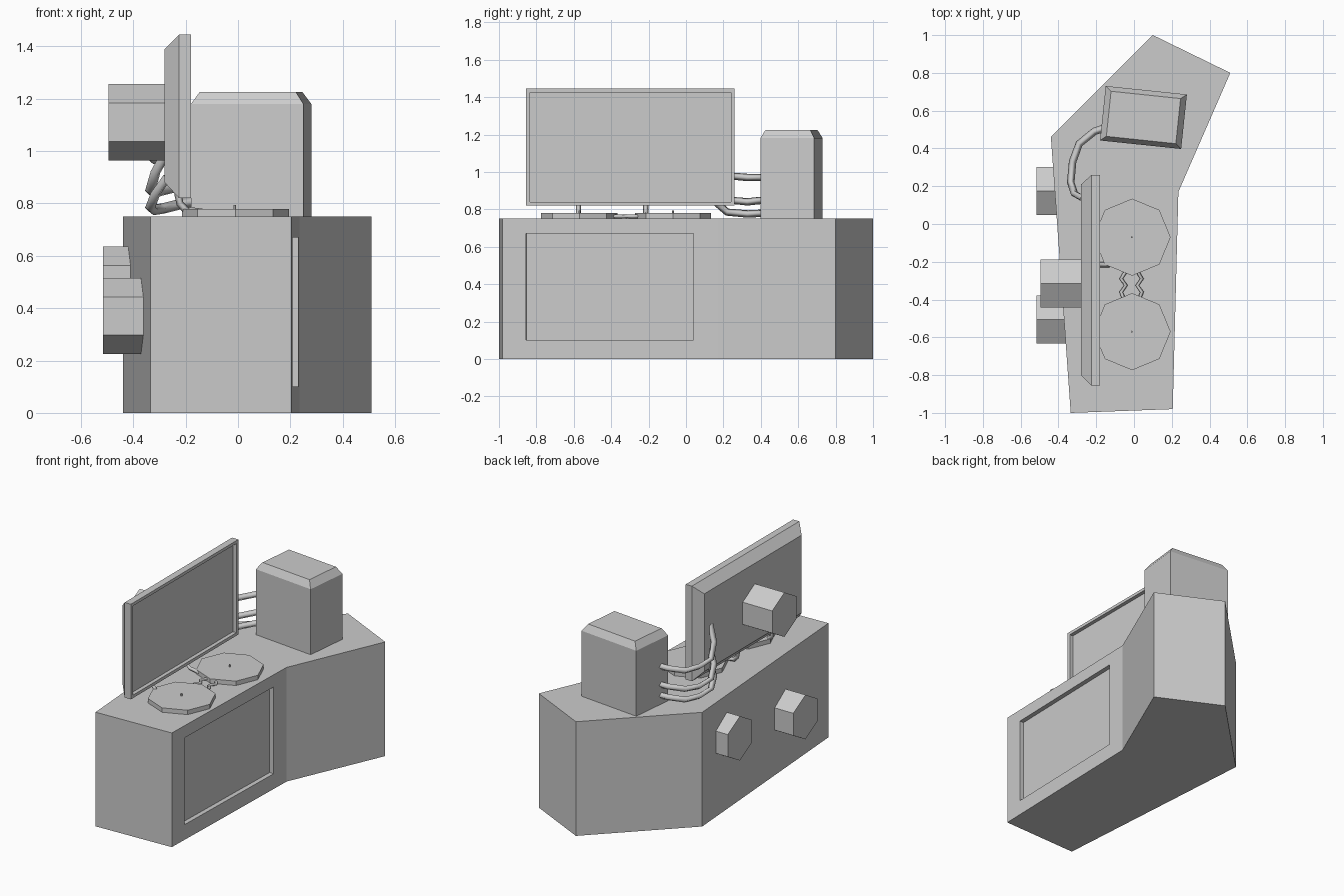
import bpy, bmesh, math
from mathutils import Matrix

if "Cube" in bpy.data.objects:
    bpy.data.objects.remove(bpy.data.objects["Cube"])


def add_object(name, bm):
    bmesh.ops.recalc_face_normals(bm, faces=bm.faces)
    mesh = bpy.data.meshes.new(name)
    bm.to_mesh(mesh)
    bm.free()
    ob = bpy.data.objects.new(name, mesh)
    bpy.context.collection.objects.link(ob)
    return ob


def loft(sections):
    """Solid through stacked closed sections with equal point counts."""
    bm = bmesh.new()
    rings = [[bm.verts.new(p) for p in s] for s in sections]
    n = len(rings[0])
    bm.faces.new(rings[0][::-1])
    end = bm.faces.new(rings[-1])
    for a, b in zip(rings, rings[1:]):
        for i in range(n):
            j = (i + 1) % n
            bm.faces.new((a[i], a[j], b[j], b[i]))
    return bm, end


def rect(w, d, z):
    return [(x * w / 2, y * d / 2, z) for x, y in ((-1, -1), (1, -1), (1, 1), (-1, 1))]


def upright(x, y0, y1, z0, z1):
    return [(x, y0, z0), (x, y1, z0), (x, y1, z1), (x, y0, z1)]


def prism(name, sides, radius, depth, loc, rot=Matrix()):
    bm = bmesh.new()
    bmesh.ops.create_cone(bm, cap_ends=True, segments=sides, radius1=radius,
                          radius2=radius, depth=depth,
                          matrix=Matrix.Translation(loc) @ rot)
    return add_object(name, bm)


def cable(name, points, radius):
    cu = bpy.data.curves.new(name, 'CURVE')
    cu.dimensions = '3D'
    cu.bevel_depth = radius
    cu.bevel_resolution = 0
    cu.use_fill_caps = True
    sp = cu.splines.new('POLY')
    sp.points.add(len(points) - 1)
    for p, co in zip(sp.points, points):
        p.co = (*co, 1)
    ob = bpy.data.objects.new(name, cu)
    bpy.context.collection.objects.link(ob)
    return ob


# Desk block with angled wing
outline = [(-.335, -1), (.205, -.98), (.235, .17), (.51, .8), (.10, 1), (-.44, .46)]
desk = add_object("desk", loft([[(x, y, z) for x, y in outline] for z in (0, .75)])[0])

# Sunken panel in the long side of the desk
bm = bmesh.new()
bmesh.ops.create_cube(bm, size=1, matrix=Matrix.Diagonal((.06, .895, .57, 1)))
cutter = add_object("panel_cutter", bm)
cutter.location = (.22, -.4075, .385)
cutter.rotation_euler.z = -math.atan2(.03, 1.15)
cutter.hide_render = True
cutter.hide_viewport = True
mod = desk.modifiers.new("panel", 'BOOLEAN')
mod.operation = 'DIFFERENCE'
mod.solver = 'EXACT'
mod.object = cutter

# Screen with tapered back and recessed display
bm, front = loft([upright(-.28, -.80, .21, .88, 1.39),
                  upright(-.225, -.855, .26, .82, 1.445),
                  upright(-.18, -.855, .26, .82, 1.445)])
bmesh.ops.recalc_face_normals(bm, faces=bm.faces)
bmesh.ops.inset_region(bm, faces=[front], thickness=.028)
ext = bmesh.ops.extrude_discrete_faces(bm, faces=[front])["faces"]
bmesh.ops.translate(bm, vec=(-.025, 0, 0), verts=ext[0].verts)
add_object("screen", bm)

# Computer tower with chamfered top
tower = add_object("tower", loft([rect(.432, .29, .75), rect(.432, .29, 1.18),
                                  rect(.37, .24, 1.225)])[0])
tower.location = (.05, .564, 0)
tower.rotation_euler.z = math.radians(-6)

# Hexagonal knobs on the backs of screen and desk
side = Matrix.Rotation(math.pi / 2, 4, 'Y') @ Matrix.Rotation(math.pi / 2, 4, 'Z')
for name, y, z, x0, x1 in (("screen_back_knob", -.315, 1.11, -.495, -.27),
                           ("desk_knob_upper", .175, .49, -.515, -.38),
                           ("desk_knob_lower", -.505, .37, -.515, -.34)):
    prism(name, 6, .146, x1 - x0, ((x0 + x1) / 2, y, z), side)

# Turntable platters, spindles and leads to the screen
for i, (y, lead_y, lead_x) in enumerate(((-.07, -.215, -.13), (-.57, -.575, -.19)), 1):
    prism(f"platter_{i}", 8, .204, .03, (-.01, y, .764))
    prism(f"spindle_{i}", 6, .005, .03, (-.012, y, .78))
    cable(f"platter_lead_{i}", [(-.23, lead_y, .84), (-.222, lead_y, .80),
                                (-.20, lead_y, .775), (lead_x, lead_y, .765)], .014)

# Bent leads joining the platters
for i, s in enumerate((-1, 1), 1):
    cable(f"joining_lead_{i}", [(-.013 + s * a, y, .762) for a, y in
                                ((.03, -.25), (.055, -.29), (.03, -.325),
                                 (.055, -.36), (.04, -.40))], .01)

# Cables from the tower to the back of the screen
for i, (z, low, end) in enumerate(((1.0, .97, 1.16), (.88, .84, 1.0), (.81, .775, .90)), 1):
    cable(f"tower_cable_{i}", [(-.15, .51, z), (-.21, .49, z - .01), (-.29, .425, z - .03),
                               (-.325, .33, low), (-.335, .22, low + .01),
                               (-.315, .16, (low + end) / 2), (-.27, .135, end)], .02)
